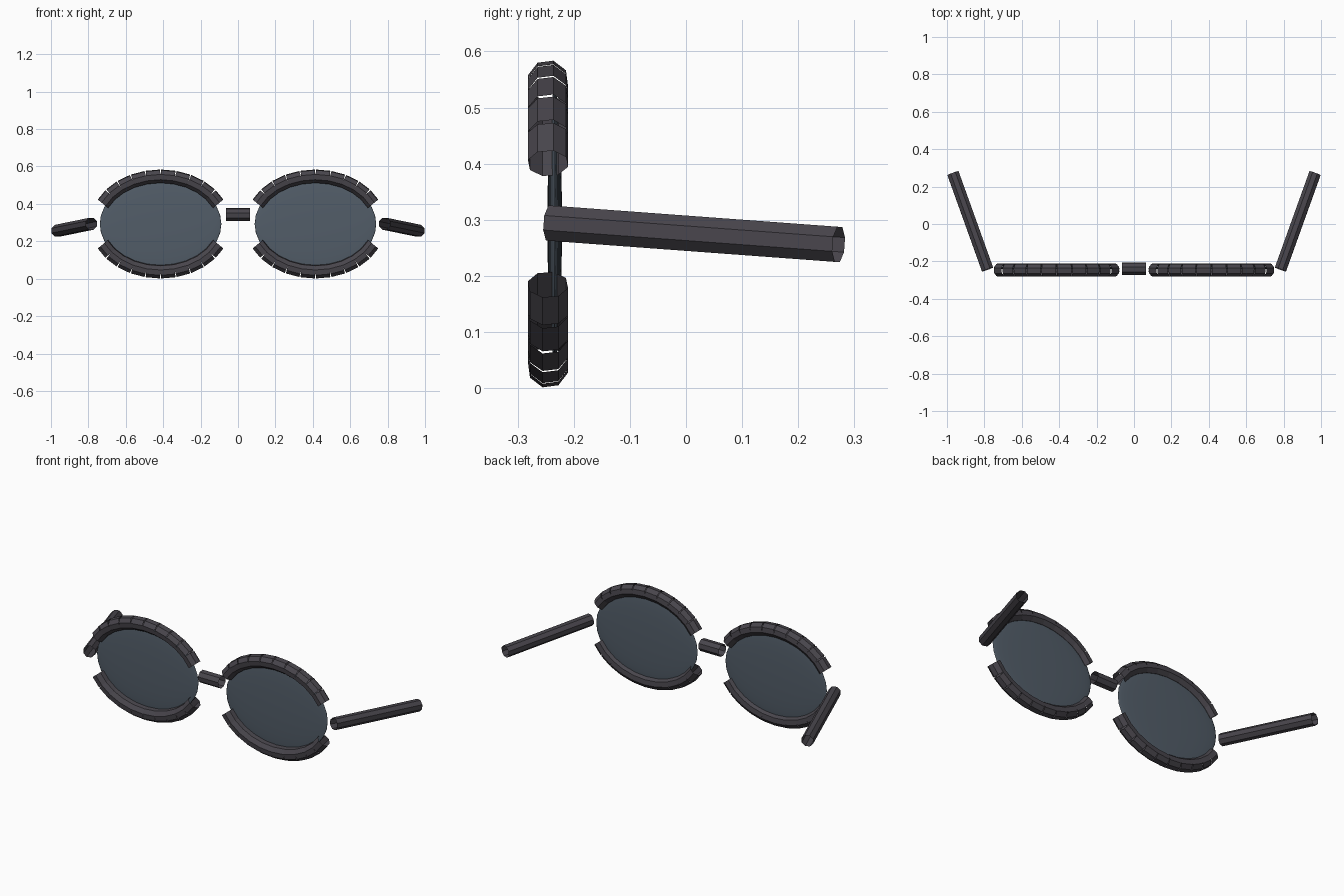
import bpy, math
from mathutils import Vector

if "Cube" in bpy.data.objects:
    bpy.data.objects.remove(bpy.data.objects["Cube"])


def material(name, color):
    m = bpy.data.materials.new(name)
    m.diffuse_color = color
    m.use_nodes = True
    m.node_tree.nodes["Principled BSDF"].inputs["Base Color"].default_value = m.diffuse_color
    return m


frame_mat = material("dark_frame", (0.065, 0.06, 0.072, 1))
lens_mat = material("tinted_lens", (0.085, 0.11, 0.14, 0.9))

SIDES = 8


def tubes(name, path, radius, phase=math.radians(30)):
    """Separate open eight-sided tubes, one per step of the path."""
    verts, faces = [], []
    for a, b in zip(path, path[1:]):
        a, b = Vector(a), Vector(b)
        t = (b - a).normalized()
        # cross-section axes: u leans to the back, v leans upwards
        ref = Vector((0, 1, 0)) if abs(t.y) < 0.5 else Vector((1, 0, 0))
        u = (ref - t * ref.dot(t)).normalized()
        v = t.cross(u)
        if v.z < 0:
            v = -v
        k = len(verts)
        for p in (a, b):
            for i in range(SIDES):
                w = phase + 2 * math.pi * i / SIDES
                verts.append(p + radius * (u * math.cos(w) + v * math.sin(w)))
        flip = u.cross(v).dot(t) < 0
        for i in range(SIDES):
            j = (i + 1) % SIDES
            f = (k + i, k + j, k + SIDES + j, k + SIDES + i)
            faces.append(f[::-1] if flip else f)
    me = bpy.data.meshes.new(name)
    me.from_pydata(verts, [], faces)
    me.materials.append(frame_mat)
    ob = bpy.data.objects.new(name, me)
    bpy.context.collection.objects.link(ob)
    return ob


CX, CY, CZ = 0.414, -0.246, 0.2925   # rim centre
RX, RZ, R = 0.34, 0.2555, 0.037      # rim radii and tube radius

for side, s in (("left", -1), ("right", 1)):
    # upper and lower rim arcs, ten straight tubes each
    for part, up in (("upper", 1), ("lower", -1)):
        angles = [math.radians(25 + 13 * i) for i in range(11)]
        path = [(s * CX + RX * math.cos(a), CY, CZ + up * RZ * math.sin(a))
                for a in angles]
        tubes(f"{side}_{part}_rim", path, R)

    # thin convex lens
    bpy.ops.mesh.primitive_uv_sphere_add(segments=32, ring_count=16, radius=1)
    lens = bpy.context.object
    lens.name = f"{side}_lens"
    lens.rotation_euler = (math.pi / 2, 0, 0)
    lens.scale = (0.325, 0.24, 0.013)
    lens.location = (s * CX, -0.234, CZ)
    lens.data.materials.append(lens_mat)
    bpy.ops.object.shade_smooth()

    # splayed temple arm
    tubes(f"{side}_temple", [(s * 0.783, -0.243, 0.294), (s * 0.968, 0.272, 0.256)],
          0.034, math.radians(22.5))

# nose bridge
tubes("bridge", [(-0.065, -0.24, 0.343), (0.065, -0.24, 0.343)], 0.035)
